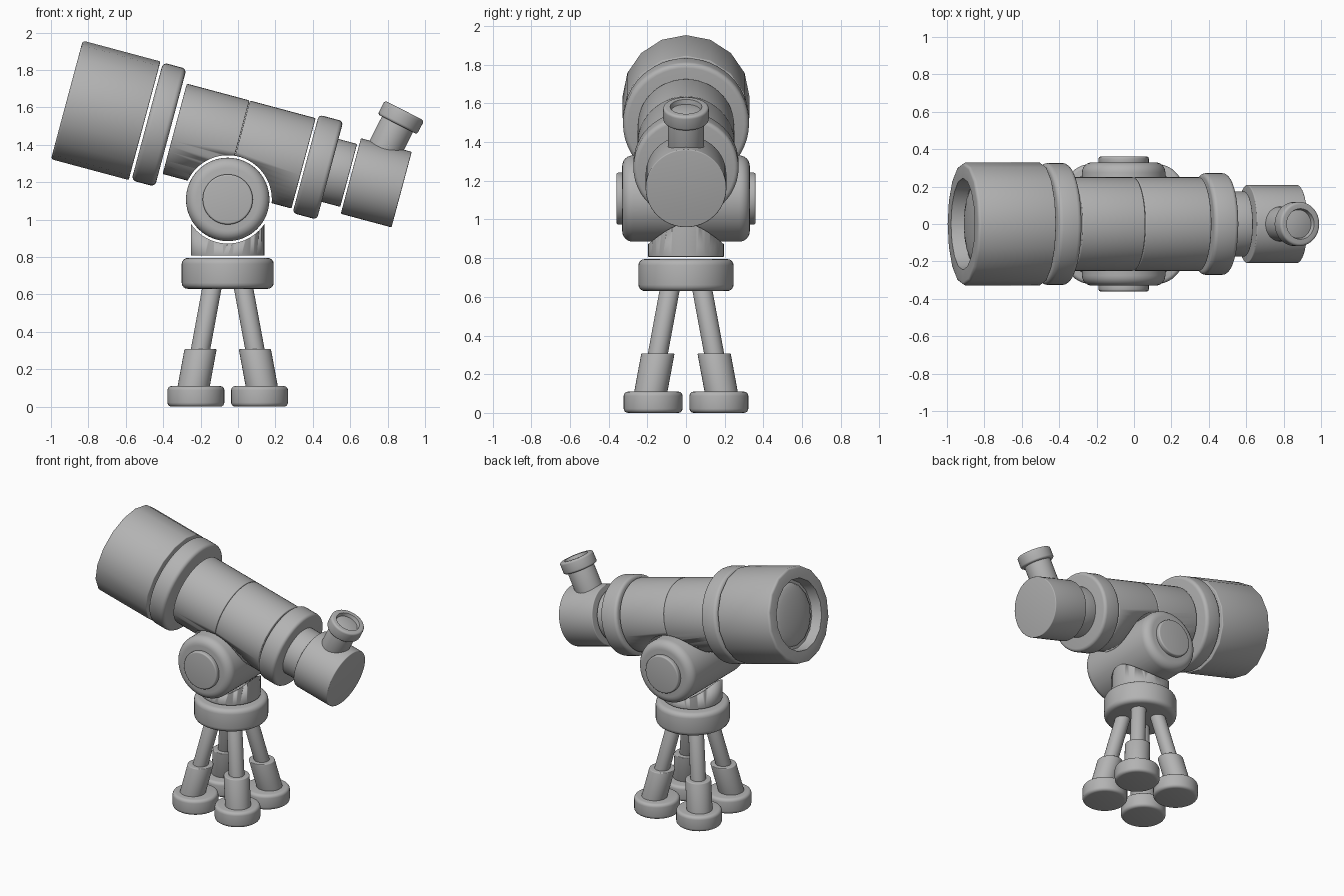
import bpy
import bmesh
from math import sin, cos, pi, radians
from mathutils import Vector, Matrix

cube = bpy.data.objects.get("Cube")
if cube:
    bpy.data.objects.remove(cube, do_unlink=True)

grey = bpy.data.materials.new("neutral_grey")
grey.use_nodes = True
colour = (0.45, 0.45, 0.45, 1)
grey.diffuse_color = colour
grey.node_tree.nodes["Principled BSDF"].inputs["Base Color"].default_value = colour


def rounded(r, start, end, bevel=0.008, steps=4, bevel_start=None):
    """Profile (radius, distance) of a closed drum with rounded rims."""
    b0 = bevel if bevel_start is None else bevel_start
    points = [(0, start)]
    for i in range(steps + 1):
        a = pi / 2 * i / steps
        points.append((r - b0 + b0 * sin(a), start + b0 - b0 * cos(a)))
    for i in range(steps + 1):
        a = pi / 2 * i / steps
        points.append((r - bevel + bevel * cos(a), end - bevel + bevel * sin(a)))
    return points + [(0, end)]


def lathe(name, profile, matrix, sides=48):
    """Turn a profile around the local z axis and place it."""
    bm = bmesh.new()
    rings = []
    for r, z in profile:
        if r < 1e-5:
            rings.append([bm.verts.new((0, 0, z))])
        else:
            rings.append([bm.verts.new((r * cos(2 * pi * i / sides),
                                        r * sin(2 * pi * i / sides), z))
                          for i in range(sides)])
    for a, b in zip(rings, rings[1:]):
        for i in range(sides):
            j = (i + 1) % sides
            loop = [a[i % len(a)], a[j % len(a)], b[j % len(b)], b[i % len(b)]]
            bm.faces.new(list(dict.fromkeys(loop)))
    bm.transform(matrix)
    bmesh.ops.recalc_face_normals(bm, faces=bm.faces)
    mesh = bpy.data.meshes.new(name)
    bm.to_mesh(mesh)
    bm.free()
    mesh.materials.append(grey)
    obj = bpy.data.objects.new(name, mesh)
    bpy.context.collection.objects.link(obj)
    bpy.ops.object.select_all(action='DESELECT')
    obj.select_set(True)
    bpy.context.view_layer.objects.active = obj
    bpy.ops.object.shade_smooth_by_angle(angle=radians(32))
    return obj


def aim(origin, direction):
    """Matrix that carries local z onto a direction."""
    turn = Vector(direction).to_track_quat('Z', 'Y').to_matrix().to_4x4()
    return Matrix.Translation(origin) @ turn


def cut(obj, cutter):
    mod = obj.modifiers.new("pivot_clearance", 'BOOLEAN')
    mod.operation = 'DIFFERENCE'
    mod.solver = 'EXACT'
    mod.object = cutter


# Pivot drum with a clearance cutter of the same axis
CX = -0.055
pivot = aim((CX, 0, 1.108), (0, 1, 0))
lathe("pivot_drum", rounded(0.223, -0.33, 0.33, 0.055, 6), pivot, 64)
for name, side in (("front_pivot_cap", -1), ("back_pivot_cap", 1)):
    cap = aim((CX, 0, 1.108), (0, side, 0))
    lathe(name, rounded(0.134, 0.32, 0.36, 0.01), cap)
cutter = lathe("pivot_cutter", rounded(0.236, -0.5, 0.5, 0.001, 1), pivot, 64)
cutter.hide_render = True
cutter.hide_viewport = True
cutter.display_type = 'WIRE'

# Tilted telescope tube, from the big end to the eyepiece
tilt = radians(15)
tube = aim((-0.915, 0, 1.64), (cos(tilt), 0, -sin(tilt)))
barrel = rounded(0.328, 0, 0.43, 0.006, 3, bevel_start=0.015)[1:]
lens = [(0.215 * sin(a), 0.055 - 0.04 * cos(a) + 0.02)
        for a in (pi / 2 * i / 6 for i in range(7))]
lathe("front_barrel", lens + [(0.235, 0.075), (0.245, 0.0)] + barrel, tube, 16)
lathe("front_collar", rounded(0.326, 0.445, 0.575, 0.025), tube)
for name, start, end in (("tube_front_half", 0.597, 0.944),
                         ("tube_rear_half", 0.946, 1.31)):
    cut(lathe(name, rounded(0.25, start, end, 0.006), tube), cutter)
lathe("rear_collar", rounded(0.272, 1.322, 1.457, 0.022), tube)
lathe("neck", rounded(0.174, 1.45, 1.56, 0.006), tube)
lathe("rear_housing", rounded(0.209, 1.572, 1.853, 0.006), tube)

# Eyepiece leaning back from the housing
lean = radians(27)
eye = aim((0.89, 0, 1.583), (sin(lean), 0, cos(lean)))
lathe("eyepiece_stem", rounded(0.093, -0.28, -0.07, 0.004), eye)
lathe("eyepiece_cup", rounded(0.118, -0.083, 0, 0.014)[:-1]
      + [(0.082, 0), (0.076, -0.025), (0.045, -0.018), (0, -0.015)], eye)

# Mount under the pivot
upright = Matrix.Translation((CX, 0, 0))
cut(lathe("pedestal", rounded(0.196, 0.807, 1.05, 0.004), upright), cutter)
lathe("base_disc", rounded(0.246, 0.63, 0.795, 0.032), upright)

# Four splayed legs, sheared so that their ends stay level
for lr, x in (("left", 1), ("right", -1)):
    for fb, y in (("front", -1), ("back", 1)):
        shear = Matrix.Identity(4)
        slope = -0.185
        shear[0][2], shear[1][2] = slope * x, slope * y
        shear[0][3], shear[1][3] = CX + 0.202 * x, 0.202 * y
        label = f"{fb}_{lr}_"
        lathe(label + "upper_leg", rounded(0.052, 0.3, 0.64, 0.004), shear, 32)
        lathe(label + "lower_leg", rounded(0.086, 0.1, 0.308, 0.006), shear, 32)
        foot = Matrix.Translation((CX + 0.17 * x, 0.17 * y, 0))
        lathe(label + "foot", rounded(0.152, 0, 0.11, 0.022), foot, 40)
